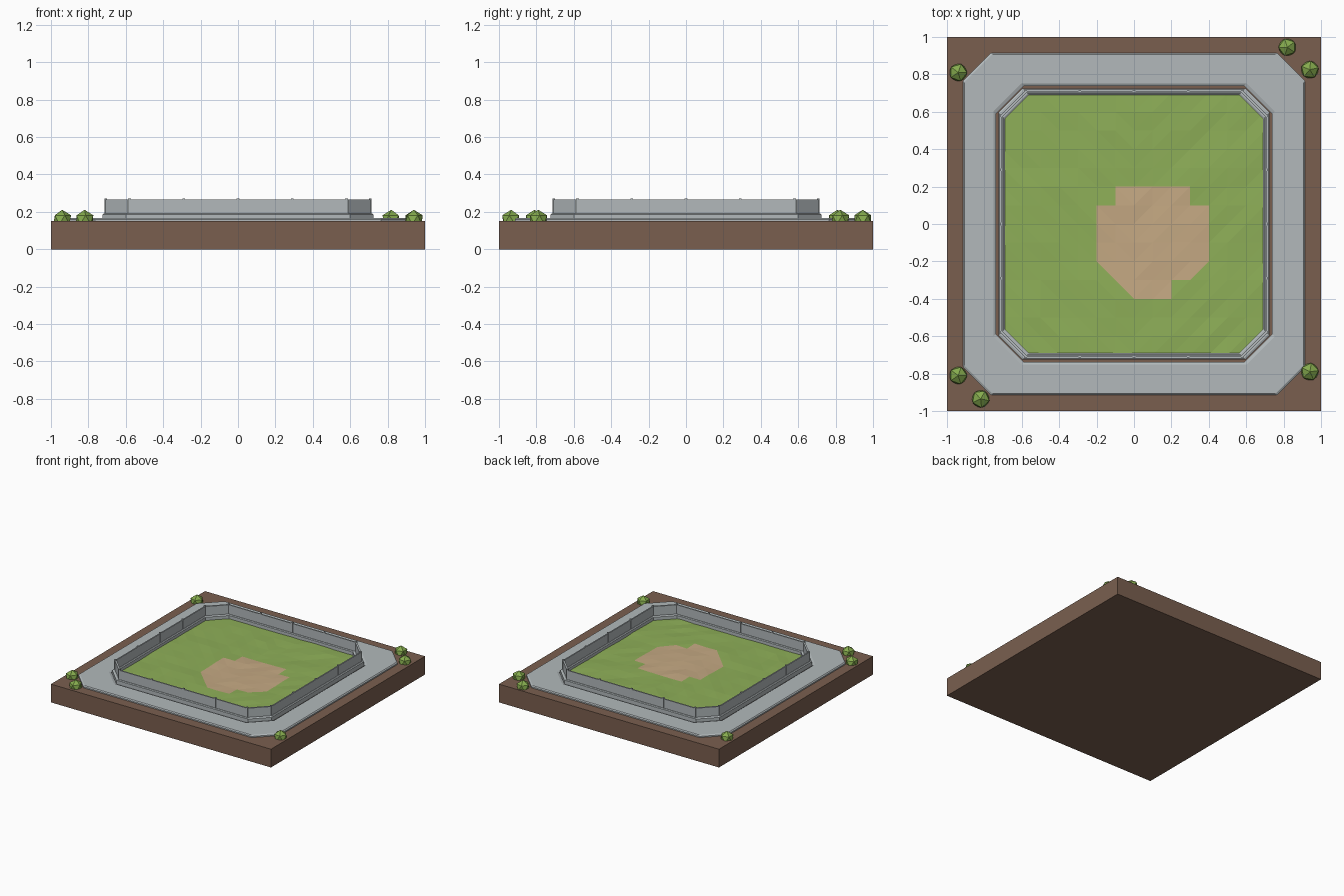
import bpy, bmesh, math, random
from mathutils import Vector

random.seed(4)
if "Cube" in bpy.data.objects:
    bpy.data.objects.remove(bpy.data.objects["Cube"])


def material(name, rgb):
    lin = [((c / 255 + 0.055) / 1.055) ** 2.4 for c in rgb] + [1.0]
    m = bpy.data.materials.new(name)
    m.use_nodes = True
    m.diffuse_color = lin
    m.node_tree.nodes["Principled BSDF"].inputs["Base Color"].default_value = lin
    return m


SOIL = material("soil brown", (122, 95, 79))
STONE = material("stone grey", (178, 185, 187))
GRASS = material("grass green", (142, 175, 88))
DIRT = material("sandy dirt", (197, 169, 131))
LEAF = material("leaf green", (134, 172, 78))


def finish(name, bm, *mats):
    mesh = bpy.data.meshes.new(name)
    bm.to_mesh(mesh)
    bm.free()
    for m in mats:
        mesh.materials.append(m)
    obj = bpy.data.objects.new(name, mesh)
    bpy.context.collection.objects.link(obj)
    return obj


def box(name, centre, size, mat):
    bm = bmesh.new()
    bmesh.ops.create_cube(bm, size=1)
    for v in bm.verts:
        v.co = Vector(c + p * s for c, p, s in zip(centre, v.co, size))
    return finish(name, bm, mat)


def octagon_ring(name, profile, cut, mat):
    """Sweep a closed (half width, height) profile round a square with cut corners."""
    bm = bmesh.new()
    rows = []
    for h, z in profile:
        k = h - cut
        corners = [(h, -k), (h, k), (k, h), (-k, h), (-h, k), (-h, -k), (-k, -h), (k, -h)]
        rows.append([bm.verts.new((x, y, z)) for x, y in corners])
    for i, low in enumerate(rows):
        high = rows[(i + 1) % len(rows)]
        for j in range(8):
            n = (j + 1) % 8
            bm.faces.new((low[j], low[n], high[n], high[j]))
    bmesh.ops.recalc_face_normals(bm, faces=bm.faces)
    return finish(name, bm, mat)


# Ground block
box("ground_block", (0, 0, 0.075), (2, 2, 0.15), SOIL)

# Paved walkway, kerb and wall
octagon_ring("walkway", [(0.915, 0.148), (0.915, 0.16), (0.907, 0.167), (0.752, 0.167),
                         (0.738, 0.16), (0.738, 0.148)], 0.15, STONE)
octagon_ring("kerb", [(0.725, 0.148), (0.725, 0.185), (0.718, 0.19), (0.697, 0.19),
                      (0.69, 0.185), (0.69, 0.148)], 0.127, STONE)
octagon_ring("wall", [(0.712, 0.188), (0.712, 0.265), (0.702, 0.265), (0.702, 0.188)],
             0.128, STONE)

# Wall posts, the same row on every side
for side in range(4):
    a = side * math.pi / 2
    for s in (-0.58, -0.29, 0, 0.29, 0.58):
        x = 0.707 * math.cos(a) - s * math.sin(a)
        y = 0.707 * math.sin(a) + s * math.cos(a)
        box("wall_post", (x, y, 0.23), (0.014, 0.014, 0.084), STONE)


# Uneven lawn with a bare dirt patch
def is_dirt(x, y):
    inside = -0.2 < x < 0.4 and -0.4 < y < 0.2
    top_notch = y > 0.1 and (x < -0.1 or x > 0.3)
    low_notch = (x > 0.2 and y < -0.3) or x - y > 0.6 or x + y < -0.4
    return inside and not top_notch and not low_notch


bm = bmesh.new()
N = 14
grid = [[bm.verts.new(((i - N / 2) / 10, (j - N / 2) / 10, 0.16 + random.uniform(-0.003, 0.003)))
         for j in range(N + 1)] for i in range(N + 1)]
for i in range(N):
    for j in range(N):
        a, b, c, d = grid[i][j], grid[i + 1][j], grid[i + 1][j + 1], grid[i][j + 1]
        for tri in ((a, b, d), (b, c, d)) if i < N / 2 else ((a, b, c), (a, c, d)):
            face = bm.faces.new(tri)
            mid = face.calc_center_median()
            face.material_index = int(is_dirt(mid.x, mid.y))
for k in range(8):
    n = Vector((math.cos(k * math.pi / 4), math.sin(k * math.pi / 4), 0))
    reach = 0.885 if k % 2 else 0.692
    bmesh.ops.bisect_plane(bm, geom=bm.verts[:] + bm.edges[:] + bm.faces[:],
                           plane_co=n * reach, plane_no=n, clear_outer=True)
finish("lawn", bm, GRASS, DIRT)

# Corner bushes
for x, y in ((-0.94, 0.81), (0.82, 0.945), (0.94, 0.825),
             (0.94, -0.79), (-0.94, -0.81), (-0.82, -0.935)):
    bm = bmesh.new()
    bmesh.ops.create_icosphere(bm, subdivisions=1, radius=0.053)
    turn = random.uniform(0, math.tau)
    for v in bm.verts:
        px, py = v.co.x, v.co.y
        v.co = (x + px * math.cos(turn) - py * math.sin(turn),
                y + px * math.sin(turn) + py * math.cos(turn), v.co.z + 0.158)
    finish("bush", bm, LEAF)
